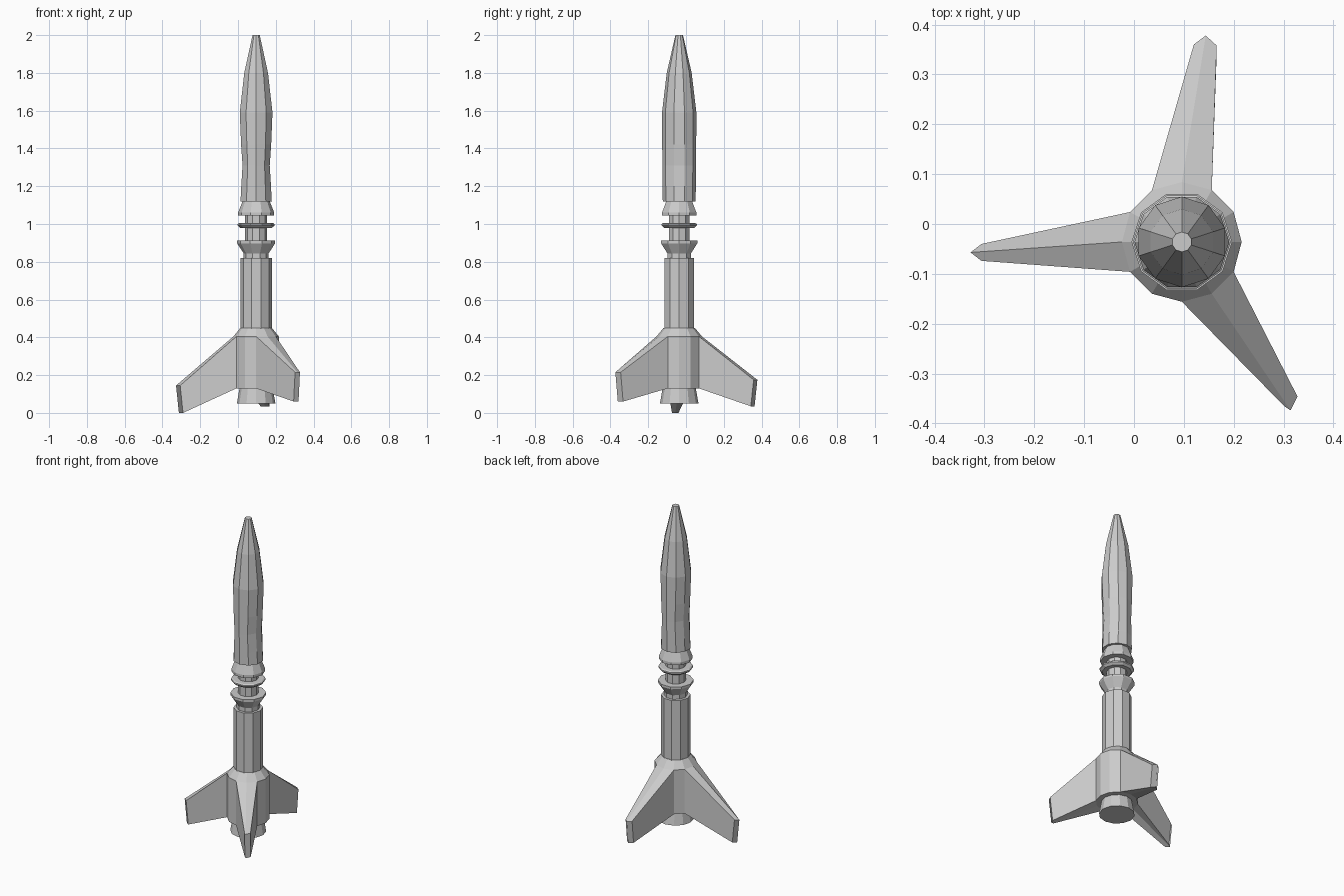
import bpy, bmesh
from math import sin, cos, pi, radians

if "Cube" in bpy.data.objects:
    bpy.data.objects.remove(bpy.data.objects["Cube"])

CX, CY = 0.096, -0.036   # body axis in the centred frame


def add_object(name, bm):
    bmesh.ops.recalc_face_normals(bm, faces=bm.faces)
    me = bpy.data.meshes.new(name)
    bm.to_mesh(me)
    bm.free()
    ob = bpy.data.objects.new(name, me)
    bpy.context.collection.objects.link(ob)
    return ob


def loft(name, loops):
    """Capped flat-shaded skin through a list of equal-length point loops."""
    bm = bmesh.new()
    rings = [[bm.verts.new(p) for p in loop] for loop in loops]
    n = len(rings[0])
    for a, b in zip(rings, rings[1:]):
        for i in range(n):
            j = (i + 1) % n
            bm.faces.new((a[i], a[j], b[j], b[i]))
    bm.faces.new(rings[0])
    bm.faces.new(rings[-1])
    return add_object(name, bm)


def turned(name, profile, sides=10, turn=0.0):
    """Turned part: profile rows are (radius, z) or (radius, z, x squeeze)."""
    loops = []
    for r, z, *sq in profile:
        sx = sq[0] if sq else 1
        loops.append([(CX + r * sx * cos(turn + 2 * pi * i / sides),
                       CY + r * sin(turn + 2 * pi * i / sides), z)
                      for i in range(sides)])
    return loft(name, loops)


# Nose and upper body, pinched sideways at the waist
turned("upper_body", [(0.087, 1.12), (0.088, 1.2, 0.94), (0.089, 1.31, 0.85),
                      (0.09, 1.42, 0.93), (0.091, 1.59), (0.066, 1.8),
                      (0.02, 2.0)], turn=pi / 2)

# Interstage: skirt, core, disc and cone
turned("upper_skirt", [(0.095, 1.045), (0.095, 1.062), (0.072, 1.12)])
turned("interstage_core", [(0.058, 0.9), (0.058, 1.05)])
turned("interstage_disc", [(0.084, 0.98), (0.098, 0.992), (0.098, 1.0), (0.09, 1.005)])
turned("interstage_cone", [(0.066, 0.82), (0.066, 0.845), (0.101, 0.898), (0.101, 0.912)])

# Lower body, fin collar and nozzle
turned("lower_body", [(0.083, 0.44), (0.083, 0.82)])
turned("fin_collar", [(0.12, 0.13), (0.12, 0.405), (0.083, 0.45)], sides=12)
turned("nozzle", [(0.102, 0.05), (0.088, 0.13)], sides=12)


# Swept fins: two collar facets drawn out to a narrow tip
def fin(name, mid_angle, tip, top, bottom):
    root = [(CX + 0.12 * cos(radians(mid_angle + d)),
             CY + 0.12 * sin(radians(mid_angle + d))) for d in (-30, 0, 30)]
    dx, dy = 0.015 * cos(radians(mid_angle)), 0.015 * sin(radians(mid_angle))

    def section(pts_top, z_top, pts_bottom, z_bottom):
        return ([(x, y, z_top) for x, y in pts_top] +
                [(x, y, z_bottom) for x, y in reversed(pts_bottom)])

    low_tip = [(x - dx, y - dy) for x, y in tip]
    return loft(name, [section(root, 0.405, root, 0.13),
                       section(tip, top, low_tip, bottom)])


fin("fin_left", 180, [(-0.306, -0.04), (-0.328, -0.057), (-0.306, -0.074)], 0.145, 0.0)
fin("fin_back", 90, [(0.166, 0.358), (0.144, 0.378), (0.12, 0.36)], 0.175, 0.035)
fin("fin_front_right", -60, [(0.302, -0.366), (0.314, -0.374), (0.328, -0.346)], 0.215, 0.06)
